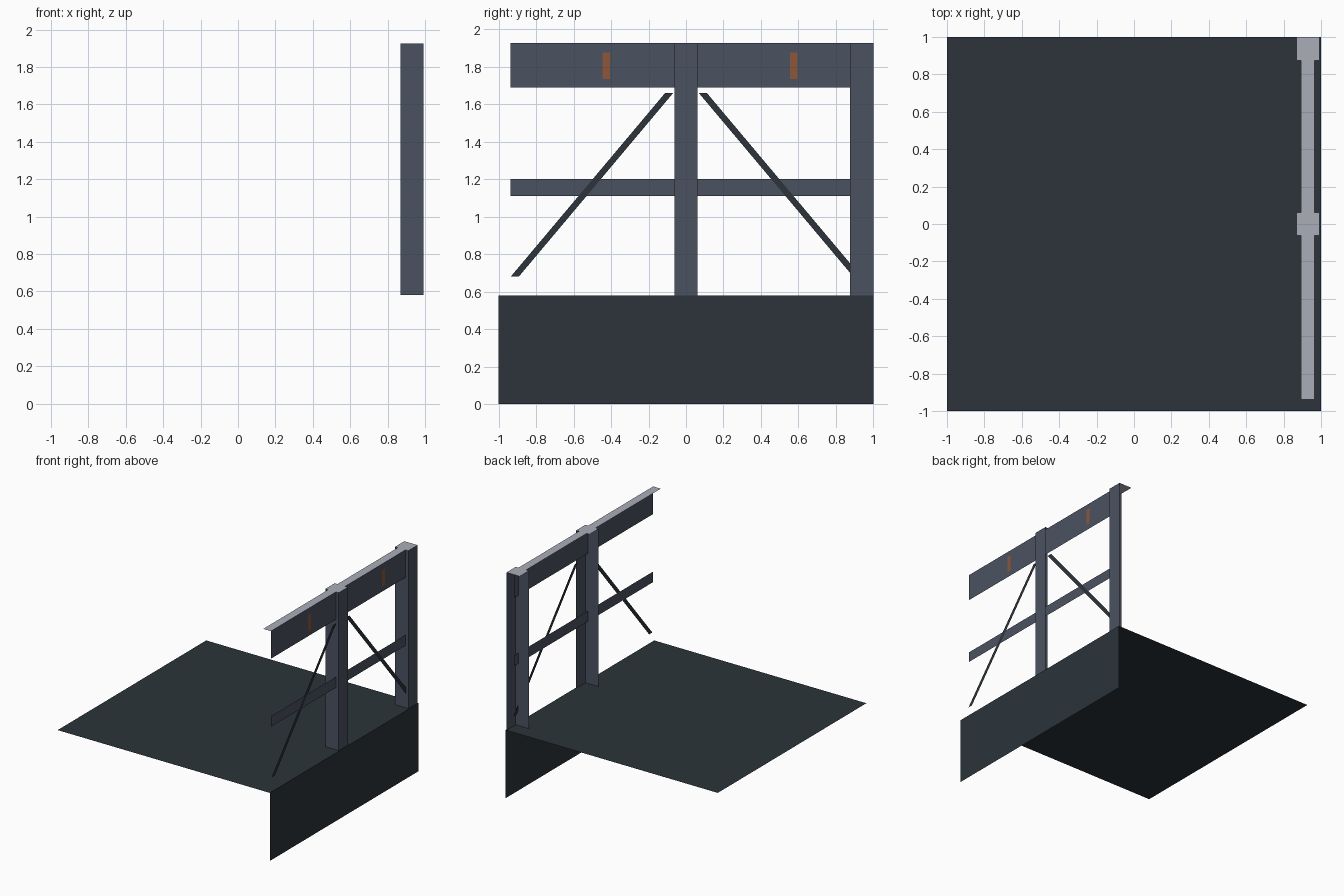
import bpy
import bmesh
from mathutils import Vector

if "Cube" in bpy.data.objects:
    bpy.data.objects.remove(bpy.data.objects["Cube"])


def material(name, rgb):
    m = bpy.data.materials.new(name)
    m.diffuse_color = (*rgb, 1.0)
    m.use_nodes = True
    m.node_tree.nodes["Principled BSDF"].inputs["Base Color"].default_value = m.diffuse_color
    return m


DARK = material("dark slate", (0.025, 0.034, 0.042))
STEEL = material("blue grey steel", (0.070, 0.083, 0.120))
PALE = material("pale grey cap", (0.400, 0.420, 0.480))
RUST = material("rust orange", (0.270, 0.093, 0.042))

# Shared measurements
DECK, TOP = 0.58, 1.925
RAIL_X = 0.93          # centre line of the railing
POST, BEAM = 0.0625, 0.036   # half widths
END = 0.9375           # centre of the end post
FACE_X = RAIL_X + BEAM


def sheet_object(name, sheets, mats):
    """Join open flat sheets, each (corners, facing direction, material slot)."""
    bm = bmesh.new()
    for corners, facing, slot in sheets:
        f = bm.faces.new([bm.verts.new(c) for c in corners])
        f.normal_update()
        if f.normal.dot(Vector(facing)) < 0:
            f.normal_flip()
        f.material_index = slot
    bmesh.ops.remove_doubles(bm, verts=bm.verts, dist=1e-5)
    mesh = bpy.data.meshes.new(name)
    bm.to_mesh(mesh)
    bm.free()
    for m in mats:
        mesh.materials.append(m)
    ob = bpy.data.objects.new(name, mesh)
    bpy.context.collection.objects.link(ob)
    return ob


def side(x, y0, y1, z0, z1, slot=0):
    return ([(x, y0, z0), (x, y1, z0), (x, y1, z1), (x, y0, z1)], (1, 0, 0), slot)


def front(y, x0, x1, z0, z1, slot=0):
    return ([(x0, y, z0), (x1, y, z0), (x1, y, z1), (x0, y, z1)], (0, -1, 0), slot)


def flat(z, x0, x1, y0, y1, slot=0):
    return ([(x0, y0, z), (x1, y0, z), (x1, y1, z), (x0, y1, z)], (0, 0, 1), slot)


# Walking deck and the skirt below its right edge
sheet_object("deck", [flat(DECK, -1, 1, -1, 1)], [DARK])
sheet_object("side_skirt", [side(1, -1, 1, 0, DECK)], [DARK])

# Posts: outer face, front face and pale cap, open at the back
for name, y in (("middle_post", 0.0), ("end_post", END)):
    x0, x1, y0, y1 = RAIL_X - POST, RAIL_X + POST, y - POST, y + POST
    sheet_object(name, [side(x1, y0, y1, DECK, TOP),
                        front(y0, x0, x1, DECK, TOP),
                        flat(TOP, x0, x1, y0, y1, 1)], [STEEL, PALE])

# Top beam with overhanging cap, and the plain middle rail
sheet_object("top_beam", [side(FACE_X, -END, END, 1.69, TOP),
                          flat(TOP, RAIL_X - BEAM, FACE_X, -END, END, 1)],
             [STEEL, PALE])
sheet_object("middle_rail", [side(FACE_X, -END, END, 1.11, 1.20)], [STEEL])

# Diagonal braces, mirrored about the middle post
for name, s in (("front_brace", -1), ("rear_brace", 1)):
    x = FACE_X + 0.006
    corners = [(x, s * 0.935, 0.68), (x, s * 0.892, 0.68),
               (x, s * 0.068, 1.66), (x, s * 0.111, 1.66)]
    sheet_object(name, [(corners, (1, 0, 0), 0)], [DARK])

# Rust plates on the top beam, one per bay
for name, y in (("front_plate", -0.425), ("rear_plate", 0.575)):
    sheet_object(name, [side(FACE_X + 0.004, y - 0.02, y + 0.02, 1.735, 1.875)], [RUST])
